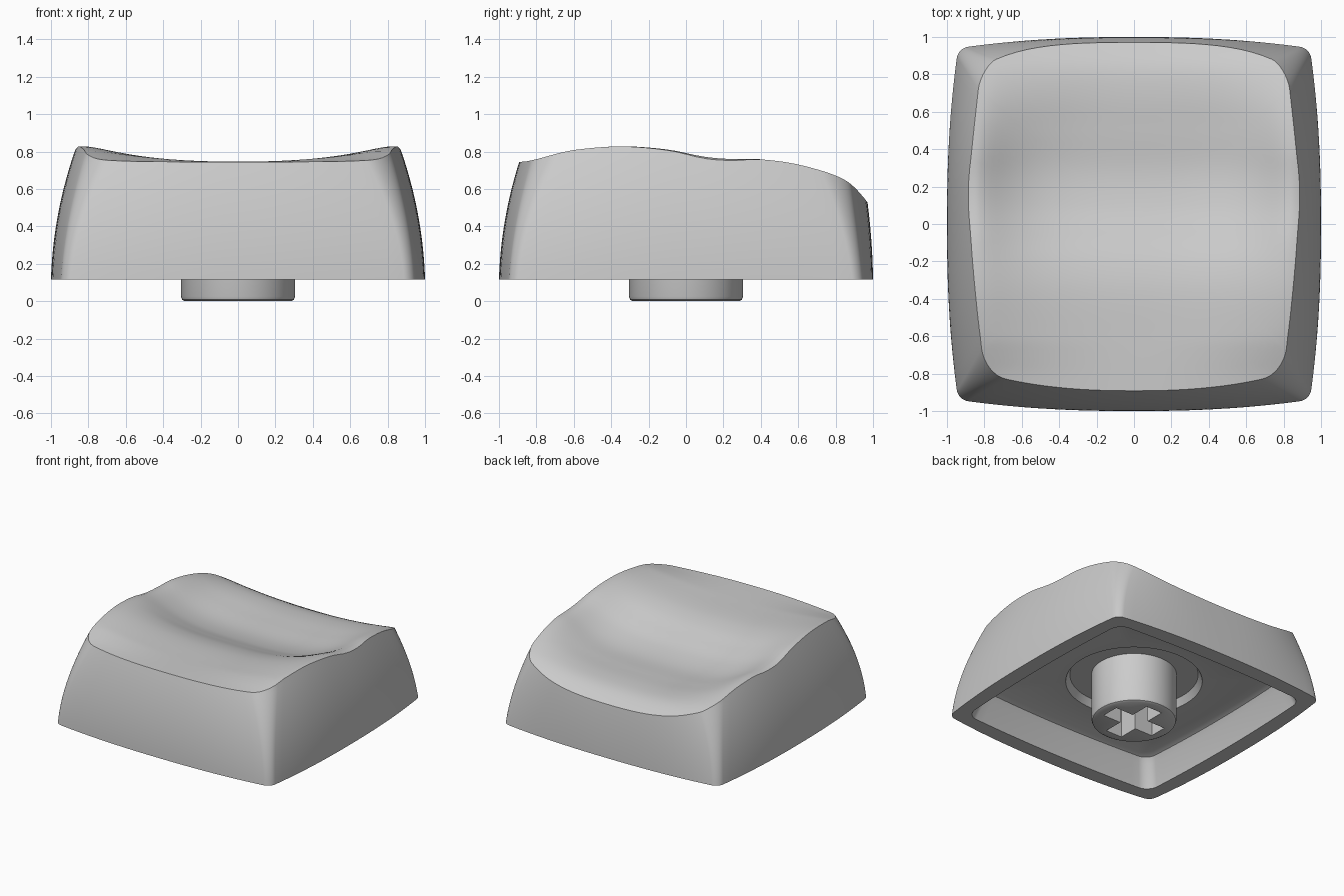
import bpy, bmesh, math
from mathutils import Vector

cube = bpy.data.objects.get("Cube")
if cube:
    bpy.data.objects.remove(cube, do_unlink=True)

BASE_Z = 0.115
SIDE_STEPS, CORNER_STEPS = 24, 8

grey = bpy.data.materials.new("light_grey")
grey.use_nodes = True
grey.diffuse_color = (0.6, 0.6, 0.6, 1)
grey.node_tree.nodes["Principled BSDF"].inputs["Base Color"].default_value = grey.diffuse_color

# Height profiles along y: side crest and dished centre line
CREST = [(-1, .73), (-.9, .742), (-.8, .76), (-.7, .786), (-.6, .808), (-.35, .828), (-.1, .81),
         (.1, .77), (.25, .757), (.4, .757), (.6, .73), (.8, .672), (.9, .62), (1, .54)]
CENTRE = [(-1, .742), (-.9, .745), (-.6, .745), (-.35, .738), (-.2, .712), (-.05, .662),
          (.1, .615), (.28, .59), (.5, .598), (.7, .603), (.85, .583), (1, .51)]


def spline(points, y):
    """Smooth curve through the profile points."""
    y = max(points[0][0], min(points[-1][0], y))
    last = len(points) - 1
    i = next(k for k in range(last) if y <= points[k + 1][0])

    def slope(k):
        a, b = points[max(k - 1, 0)], points[min(k + 1, last)]
        return (b[1] - a[1]) / (b[0] - a[0])
    (x0, z0), (x1, z1) = points[i], points[i + 1]
    w = x1 - x0
    t = (y - x0) / w
    return ((1 + 2 * t) * (1 - t) ** 2 * z0 + t * (1 - t) ** 2 * w * slope(i)
            + t * t * (3 - 2 * t) * z1 + t * t * (t - 1) * w * slope(i + 1))


def top_height(x, y):
    """Dish that is flatter and steeper-sided where it is deeper."""
    t = abs(x) / 0.83
    centre = spline(CENTRE, y)
    sag = spline(CREST, y) - centre
    power = max(2, 1.2 + 14 * sag)
    return centre + sag * t ** power * (1.2 - 0.2 * t ** 12)


def rounded_square(index, r):
    """Point on a unit square with corner radius r."""
    side, k = divmod(index, SIDE_STEPS + CORNER_STEPS)
    if k < SIDE_STEPS:
        u, v = 1, (1 - r) * (2 * k / SIDE_STEPS - 1)
    else:
        a = (k - SIDE_STEPS) / CORNER_STEPS * math.pi / 2
        u, v = 1 - r + r * math.cos(a), 1 - r + r * math.sin(a)
    for _ in range(side):
        u, v = -v, u
    return u, v


COUNT = 4 * (SIDE_STEPS + CORNER_STEPS)


def wall_point(index, z):
    """Point on the curved, bowed outer wall at height z."""
    f = (z - BASE_Z) / 0.71
    u, v = rounded_square(index, 0.055 + 0.11 * f * f)
    bow_x = bow_y = 0.06 + 0.03 * f
    width = depth = 1 - 0.02 * f - 0.115 * f * f
    power = 2.3
    if v > 0:
        depth = 1 - 0.01 * f - 0.07 * f * f
        bow_x, bow_y = bow_x + 0.02 * f, bow_y + 0.04 * f
        power += 1.2 * f
    return Vector((u * (width - bow_x * abs(v) ** 2.3),
                   v * (depth - bow_y * abs(u) ** power), z))


def inner_ring(half, z):
    ring = []
    for i in range(COUNT):
        u, v = rounded_square(i, 0.1)
        ring.append(Vector((u * (half - 0.03 * v * v), v * (half - 0.03 * u * u), z)))
    return ring


def circle_ring(radius, z):
    ring = []
    for i in range(COUNT):
        u, v = rounded_square(i, 0.1)
        a = math.atan2(v, u)
        ring.append(Vector((radius * math.cos(a), radius * math.sin(a), z)))
    return ring


def loft(name, rings, start, end):
    """Skin closed rings and close both ends with a fan around a point."""
    bm = bmesh.new()
    loops = [[bm.verts.new(p) for p in ring] for ring in rings]
    for a, b in zip(loops, loops[1:]):
        for i in range(COUNT):
            j = (i + 1) % COUNT
            bm.faces.new((a[i], a[j], b[j], b[i]))
    for loop, tip in ((loops[0], start), (loops[-1], end)):
        centre = bm.verts.new(tip)
        for i in range(COUNT):
            bm.faces.new((loop[i], loop[(i + 1) % COUNT], centre))
    bmesh.ops.recalc_face_normals(bm, faces=bm.faces)
    mesh = bpy.data.meshes.new(name)
    bm.to_mesh(mesh)
    bm.free()
    mesh.materials.append(grey)
    obj = bpy.data.objects.new(name, mesh)
    bpy.context.collection.objects.link(obj)
    return obj


def activate(obj):
    bpy.ops.object.select_all(action='DESELECT')
    obj.select_set(True)
    bpy.context.view_layer.objects.active = obj


# Rim where the wall meets the dished top
rim_heights = []
for i in range(COUNT):
    z = 0.7
    for _ in range(40):
        p = wall_point(i, z)
        z = 0.5 * (z + top_height(p.x, p.y))
    rim_heights.append(z)

# Cap shell: recess, cavity, bottom lip, outer wall, dished top
rings = [circle_ring(0.46, 0.39), circle_ring(0.49, 0.335)]
rings += [inner_ring(h, z) for h, z in ((.77, .335), (.805, .32), (.825, .28), (.878, BASE_Z))]
WALL_STEPS, TOP_STEPS = 16, 30
for s in range(WALL_STEPS + 1):
    rings.append([wall_point(i, BASE_Z + (rim_heights[i] - BASE_Z) * s / WALL_STEPS)
                  for i in range(COUNT)])
rim = rings[-1]
for s in range(TOP_STEPS - 1, 0, -1):
    k = s / TOP_STEPS
    rings.append([Vector((p.x * k, p.y * k, top_height(p.x * k, p.y * k))) for p in rim])
shell = loft("cap_shell", rings, (0, 0, 0.39), (0, 0, top_height(0, 0)))

# Round mounting stem with a softened lower edge
stem = loft("stem", [circle_ring(r, z) for r, z in
                     ((.305, .41), (.305, .025), (.299, .008), (.285, 0))],
            (0, 0, 0.41), (0, 0, 0))

# Cross-shaped socket cut into the stem
for size in ((0.45, 0.14), (0.14, 0.45)):
    bpy.ops.mesh.primitive_cube_add(size=1, location=(0, 0, 0.1))
    cutter = bpy.context.object
    cutter.name = "socket_cutter"
    cutter.scale = (size[0], size[1], 0.5)
    cutter.hide_render = True
    cutter.data.materials.append(grey)
    activate(stem)
    cut = stem.modifiers.new("socket", 'BOOLEAN')
    cut.operation = 'DIFFERENCE'
    cut.solver = 'EXACT'
    cut.object = cutter
    bpy.ops.object.modifier_apply(modifier=cut.name)
    bpy.data.objects.remove(cutter, do_unlink=True)

for obj in (shell, stem):
    activate(obj)
    bpy.ops.object.shade_smooth_by_angle(angle=math.radians(30))
